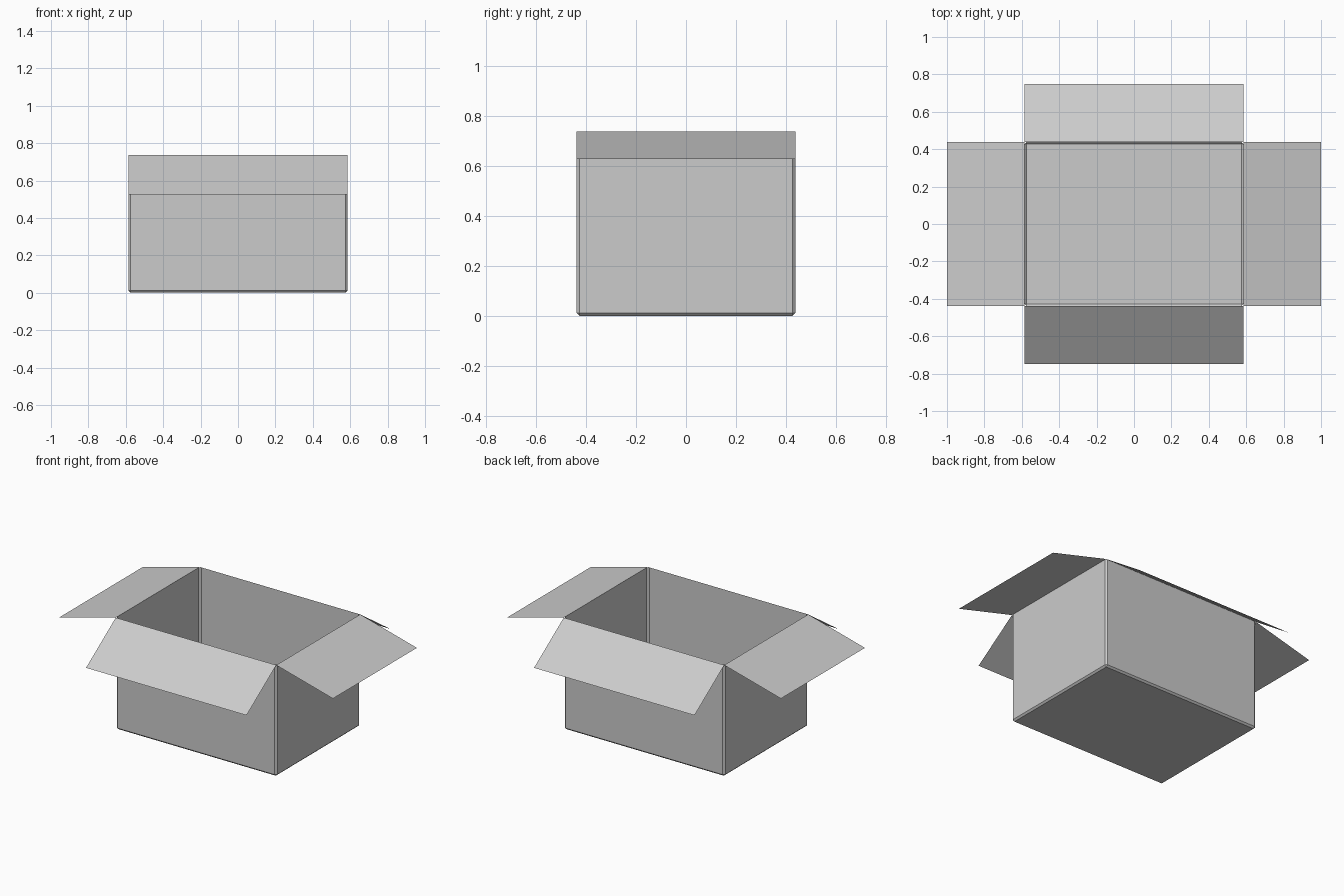
import bpy, bmesh

if "Cube" in bpy.data.objects:
    bpy.data.objects.remove(bpy.data.objects["Cube"])

HX, HY, H = 0.586, 0.438, 0.737   # half width, half depth, height


def make_object(name, bm):
    mesh = bpy.data.meshes.new(name)
    bm.to_mesh(mesh)
    bm.free()
    obj = bpy.data.objects.new(name, mesh)
    bpy.context.collection.objects.link(obj)
    return obj


# Open carton body: thin card shell with small chamfers on the folds
bm = bmesh.new()
bmesh.ops.create_cube(bm, size=1)
for v in bm.verts:
    v.co = (v.co.x * 2 * HX, v.co.y * 2 * HY, (v.co.z + 0.5) * H)
top = [f for f in bm.faces if f.normal.z > 0.9]
bmesh.ops.delete(bm, geom=top, context='FACES_ONLY')
folds = [e for e in bm.edges if not e.is_boundary]
bmesh.ops.bevel(bm, geom=folds, offset=0.011, segments=1, affect='EDGES')
make_object("carton_body", bm)


# Flaps: single sheets folded outward from the rim
def flap(name, hinge_a, hinge_b, reach, drop):
    bm = bmesh.new()
    pts = [(*hinge_a, H), (*hinge_b, H),
           (hinge_b[0] + reach[0], hinge_b[1] + reach[1], H - drop),
           (hinge_a[0] + reach[0], hinge_a[1] + reach[1], H - drop)]
    bm.faces.new([bm.verts.new(p) for p in pts])
    bm.normal_update()
    for f in bm.faces:
        if f.normal.z < 0:
            f.normal_flip()
    make_object(name, bm)


for side, s in (("right", 1), ("left", -1)):
    flap(side + "_flap", (s * HX, -HY), (s * HX, HY), (s * (1 - HX), 0), 0.11)
for side, s in (("back", 1), ("front", -1)):
    flap(side + "_flap", (-HX, s * HY), (HX, s * HY), (0, s * (0.748 - HY)), 0.213)
